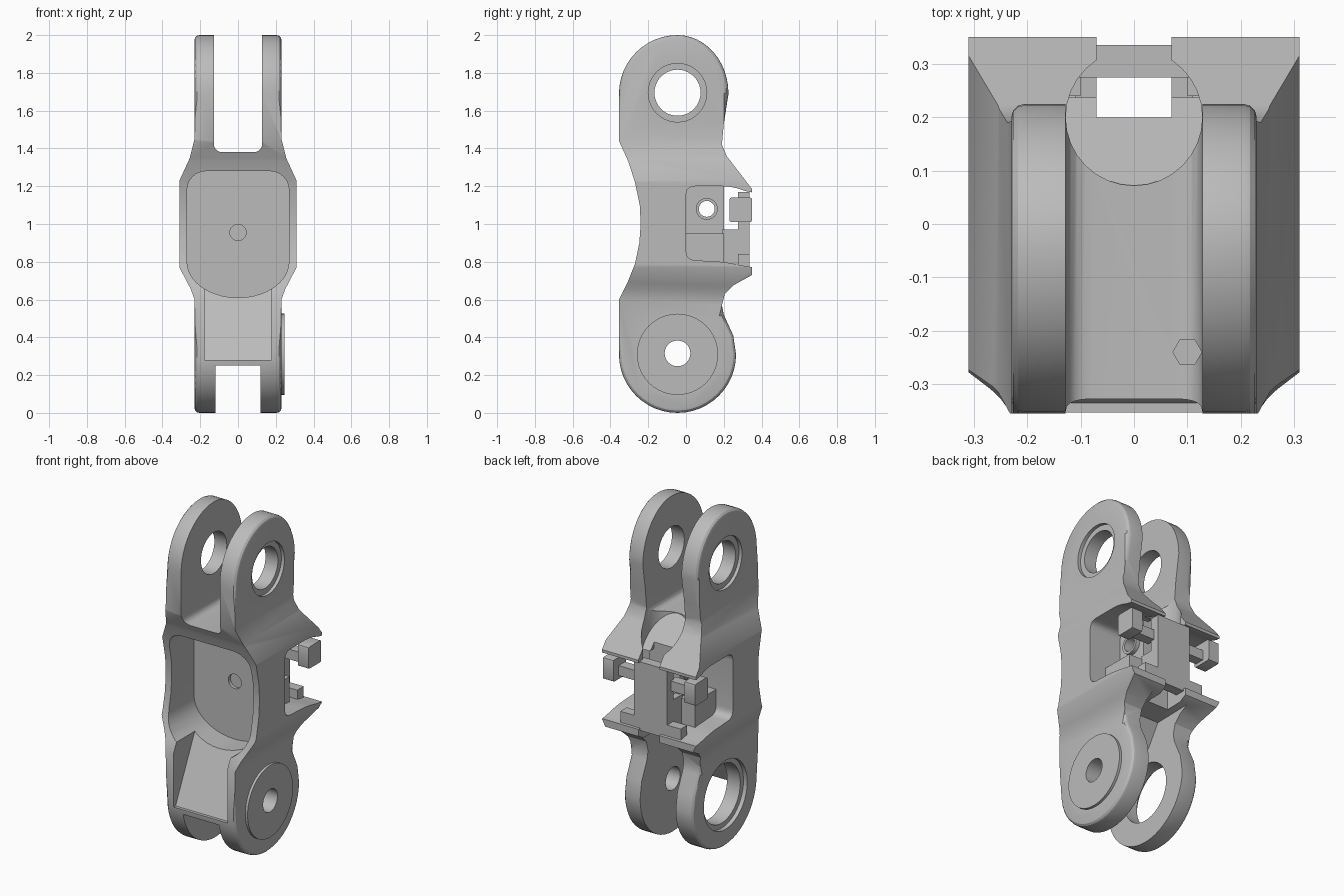
import bpy, bmesh
from math import sin, cos, pi, radians
from mathutils import Vector

if "Cube" in bpy.data.objects:
    bpy.data.objects.remove(bpy.data.objects["Cube"])

grey = bpy.data.materials.new("plain grey")
grey.use_nodes = True
grey.diffuse_color = (0.5, 0.5, 0.5, 1)
grey.node_tree.nodes["Principled BSDF"].inputs["Base Color"].default_value = (0.5, 0.5, 0.5, 1)

AXLE_Y, TOP_Z, LOW_Z, R = -0.045, 1.69, 0.31, 0.31


def arc(cy, cz, ry, rz, a0, a1, n):
    angles = [radians(a0 + (a1 - a0) * i / n) for i in range(n + 1)]
    return [(cy + ry * cos(a), cz + rz * sin(a)) for a in angles]


def rounded(pts, r, n=5):
    """Round every corner of a polygon."""
    out = []
    for i, p in enumerate(pts):
        p, a, b = Vector(p), Vector(pts[i - 1]), Vector(pts[(i + 1) % len(pts)])
        s = p + (a - p).normalized() * min(r, (a - p).length * 0.49)
        e = p + (b - p).normalized() * min(r, (b - p).length * 0.49)
        for k in range(n + 1):
            t = k / n
            out.append(tuple(s * (1 - t) ** 2 + p * 2 * t * (1 - t) + e * t * t))
    return out


def prism(name, pts, axis, lo, hi):
    """Extrude a 2D outline along x, y or z."""
    place = {"x": lambda p, d: (d, p[0], p[1]),
             "y": lambda p, d: (p[0], d, p[1]),
             "z": lambda p, d: (p[0], p[1], d)}[axis]
    bm = bmesh.new()
    face = bm.faces.new([bm.verts.new(place(p, lo)) for p in pts])
    new = bmesh.ops.extrude_face_region(bm, geom=[face])["geom"]
    move = Vector(place((0, 0), hi - lo))
    bmesh.ops.translate(bm, vec=move, verts=[v for v in new if isinstance(v, bmesh.types.BMVert)])
    bmesh.ops.recalc_face_normals(bm, faces=bm.faces)
    mesh = bpy.data.meshes.new(name)
    bm.to_mesh(mesh)
    bm.free()
    mesh.materials.append(grey)
    ob = bpy.data.objects.new(name, mesh)
    bpy.context.collection.objects.link(ob)
    return ob


def box(name, x, y, z):
    return prism(name, [(y[0], z[0]), (y[1], z[0]), (y[1], z[1]), (y[0], z[1])], "x", *x)


def axle(name, z, r, x0, x1, y=AXLE_Y, n=40):
    return prism(name, arc(y, z, r, r, 0, 360, n)[:-1], "x", x0, x1)


def combine(ob, tool, operation="DIFFERENCE"):
    mod = ob.modifiers.new("shape", "BOOLEAN")
    mod.object, mod.operation, mod.solver = tool, operation, "EXACT"
    dg = bpy.context.evaluated_depsgraph_get()
    dg.update()
    mesh = bpy.data.meshes.new_from_object(ob.evaluated_get(dg))
    ob.modifiers.clear()
    ob.data = mesh
    bpy.data.objects.remove(tool)


# Main body: side outline crossed with front outline
side = [(0.35, 0.73), (0.35, 1.185), (0.215, 1.36), (0.19, 1.42), (0.2, 1.53)]
side += arc(AXLE_Y, TOP_Z, 0.27, R, 0, 90, 12) + arc(AXLE_Y, TOP_Z, R, R, 90, 180, 12)[1:]
side += [(-0.355, 1.44), (-0.305, 1.33), (-0.27, 1.22), (-0.245, 1.1), (-0.24, 1.0),
         (-0.247, 0.9), (-0.27, 0.79), (-0.31, 0.69), (-0.355, 0.6)]
side += arc(AXLE_Y, LOW_Z, R, R, 180, 360, 24)
side += [(0.25, 0.41), (0.2, 0.52), (0.19, 0.57), (0.205, 0.63), (0.25, 0.675)]
body = prism("link_body", side, "x", -0.4, 0.4)
half = [(0.23, -0.1), (0.23, 0.6), (0.25, 0.655), (0.31, 0.77),
        (0.31, 1.23), (0.255, 1.35), (0.23, 1.45), (0.23, 2.1)]
front = half + [(-x, z) for x, z in reversed(half)]
combine(body, prism("front_hull", front, "y", -0.6, 0.6), "INTERSECT")

# Rounded outer rims of the end lobes
bm = bmesh.new()
bm.from_mesh(body.data)
rims = [e for e in bm.edges if all(abs(abs(v.co.x) - 0.23) < 1e-3 and
        not 0.57 < v.co.z < 1.48 for v in e.verts) and e.calc_length() < 0.3
        and abs(e.verts[0].co.x - e.verts[1].co.x) < 0.01 and e.calc_face_angle(0) > 0.5]
bmesh.ops.bevel(bm, geom=rims, offset=0.025, segments=3, profile=0.5, affect="EDGES")
bm.to_mesh(body.data)
bm.free()

cutters = []
# Upper fork slot with saddle behind it
slot = rounded([(-0.128, 1.38), (0.128, 1.38), (0.128, 2.3), (-0.128, 2.3)], 0.05)
cutters.append(prism("upper_slot", slot, "y", -0.6, 0.6))
saddle = prism("saddle_cut", arc(0, 0.2, 0.128, 0.128, 0, 360, 32)[:-1], "z", 1.3, 1.6)
for v in saddle.data.vertices:
    if v.co.z < 1.4:
        v.co.z = 1.38 - (v.co.y - 0.07) * 1.1
cutters.append(saddle)
cutters.append(prism("floor_hole", arc(0.1, -0.24, 0.027, 0.027, 0, 360, 6)[:-1], "z", 1.31, 1.5))

# Lower fork slot
low = [(-0.6, -0.2), (-0.6, 0.25), (-0.31, 0.25), (-0.16, 0.56), (-0.02, 0.57),
       (0.06, 0.7), (0.6, 0.71), (0.6, -0.2)]
cutters.append(prism("lower_slot", low, "x", -0.118, 0.118))

# Front pocket, its ramp and the small hole in its floor
pocket = arc(0.17, 1.18, 0.1, 0.1, 0, 90, 6) + arc(-0.17, 1.18, 0.1, 0.1, 90, 180, 6)
pocket += arc(0, 0.8, 0.27, 0.19, 180, 360, 20)
cutters.append(prism("front_pocket", pocket, "y", -0.6, -0.03))
ramp = [(-0.6, 0.28), (-0.335, 0.28), (-0.15, 0.665), (-0.15, 0.75), (-0.6, 0.75)]
cutters.append(prism("ramp_pocket", ramp, "x", -0.178, 0.178))
cutters.append(prism("floor_bore", arc(0, 0.955, 0.043, 0.043, 0, 360, 20)[:-1], "y", -0.1, 0.1))

# Rear equipment bay open at both sides, and the vertical notch
bay = rounded([(0, 0.81), (0.2, 0.8), (0.35, 0.77), (0.5, 0.77), (0.5, 1.165),
               (0.34, 1.165), (0.24, 1.2), (0, 1.2)], 0.05)
cutters.append(prism("rear_bay", bay, "x", -0.5, 0.5))
cutters.append(box("rear_notch", (-0.07, 0.07), (0.2, 0.6), (0.5, 1.5)))

# Axle bores and counterbores
cutters.append(axle("upper_bore", TOP_Z + 0.005, 0.122, -0.5, 0.5))
for s in (-1, 1):
    cutters.append(axle("upper_counterbore", TOP_Z + 0.005, 0.155, s * 0.21, s * 0.5))
cutters.append(axle("lower_bore", LOW_Z, 0.175, -0.5, 0))
cutters.append(axle("lower_counterbore", LOW_Z, 0.205, -0.5, -0.205))
for c in cutters:
    combine(body, c)

# Round cap on the left lower lobe
cap = axle("axle_cap", LOW_Z, 0.215, 0.2, 0.245)
combine(body, cap, "UNION")
combine(body, axle("cap_hole", LOW_Z + 0.005, 0.068, 0, 0.5))
parts = [body]

# Bay core with a cross bore, stepped ledge and back panel
core = box("bay_core", (-0.1, 0.1), (-0.01, 0.2), (0.79, 1.21))
combine(core, axle("screw_bore", 1.08, 0.042, -0.5, 0.5, 0.11, 24))
parts += [core, box("bay_ledge", (-0.2, 0.2), (-0.01, 0.2), (0.79, 0.95)),
          box("back_panel", (-0.11, 0.11), (0.275, 0.335), (0.76, 1.17))]
for s, side_name in ((1, "left"), (-1, "right")):
    def span(a, b):
        return tuple(sorted((s * a, s * b)))
    ring = axle(side_name + "_screw_collar", 1.08, 0.058, *span(0.09, 0.125), 0.11, 24)
    combine(ring, axle("collar_bore", 1.08, 0.042, -0.5, 0.5, 0.11, 24))
    clip = rounded([(0.23, 1.01), (0.35, 1.01), (0.35, 1.14), (0.23, 1.14)], 0.012, 2)
    parts += [ring, prism(side_name + "_clip", clip, "x", *span(0.235, 0.305)),
              box(side_name + "_clip_arm", span(0.1, 0.24), (0.24, 0.3), (1.03, 1.09)),
              box(side_name + "_panel_rib", span(0.07, 0.11), (0.19, 0.28), (0.79, 0.97)),
              box(side_name + "_panel_foot", span(0.1, 0.2), (0.275, 0.335), (0.76, 0.84))]

for ob in parts:
    bpy.ops.object.select_all(action="DESELECT")
    ob.select_set(True)
    bpy.context.view_layer.objects.active = ob
    bpy.ops.object.shade_smooth_by_angle(angle=radians(28))
